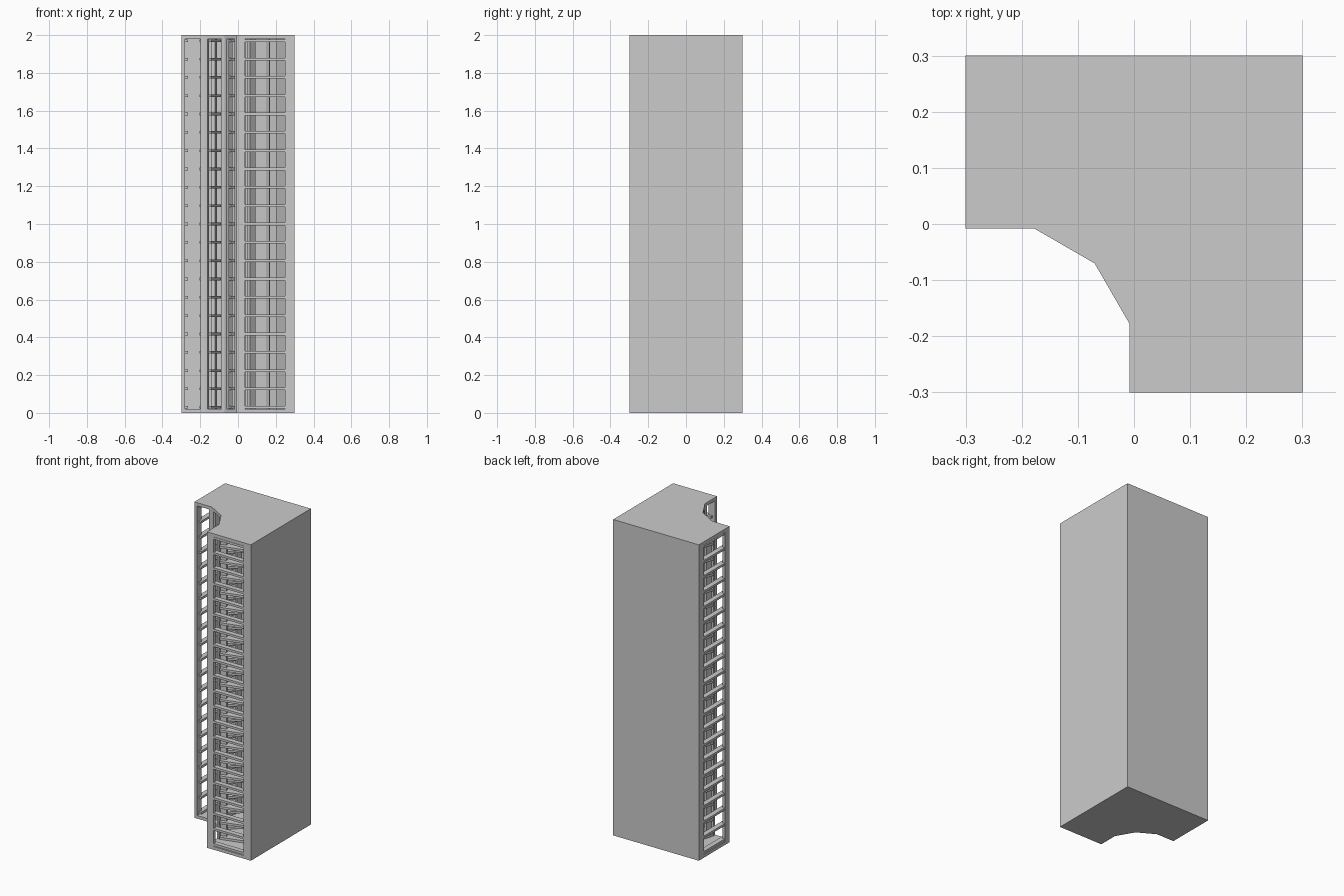
import bpy, math
from mathutils import Vector

if "Cube" in bpy.data.objects:
    bpy.data.objects.remove(bpy.data.objects["Cube"])

H, EDGE, T = 2.0, 0.30, 0.02        # height, half width, slab thickness
C = Vector((-0.24, -0.24))          # centre of the twelve-sided ring
A_IN, A_OUT = 0.232, 0.53           # inner and outer apothems
LEVELS = [0.03 + 0.097 * i for i in range(21)]


def polar(deg, r):
    a = math.radians(deg)
    return C + Vector((math.cos(a), math.sin(a))) * r


def prisms(name, items):
    """One object from several vertical prisms: (counter-clockwise outline, z0, z1)."""
    verts, faces = [], []
    for pts, z0, z1 in items:
        b, n = len(verts), len(pts)
        verts += [(p[0], p[1], z0) for p in pts] + [(p[0], p[1], z1) for p in pts]
        faces.append([b + i for i in reversed(range(n))])
        faces.append([b + n + i for i in range(n)])
        faces += [(b + i, b + (i + 1) % n, b + n + (i + 1) % n, b + n + i) for i in range(n)]
    me = bpy.data.meshes.new(name)
    me.from_pydata(verts, [], faces)
    ob = bpy.data.objects.new(name, me)
    bpy.context.collection.objects.link(ob)
    return ob


def strip(p, q, right, left):
    """Plan outline of a bar from p to q, with its reach to the right and left."""
    p, q = Vector(p), Vector(q)
    d = (q - p).normalized()
    n = Vector((-d.y, d.x))
    return [p - n * right, q - n * right, q + n * left, p + n * left]


def flip(pts):
    """Mirror an outline over the diagonal x = y."""
    return [(p[1], p[0]) for p in reversed(pts)]


IN_FACE, OUT_FACE = C.x + A_IN, C.x + A_OUT
inner = [polar(a, A_IN / math.cos(math.radians(15))) for a in (75, 45, 15)]
outer = [polar(a, A_OUT / math.cos(math.radians(15))) for a in (15, 45, 75)]

# Floor and top slabs
front = [(-EDGE, IN_FACE)] + inner + [(IN_FACE, -EDGE)]
plan = front + [(EDGE, -EDGE), (EDGE, EDGE), (-EDGE, EDGE)]
prisms("floor_slab", [(plan, 0, T)])
prisms("top_slab", [(plan, H - T, H)])

# Closed back and right walls with a faceted inner side
wall = [(EDGE, -EDGE), (EDGE, EDGE), (-EDGE, EDGE), (-EDGE, OUT_FACE)]
wall += outer[::-1] + [(OUT_FACE, -EDGE)]
prisms("outer_wall", [(wall, T, H - T)])

# Stiles framing the four concave front windows
stiles = []
for p, q in zip(front, front[1:]):
    p, q = Vector(p), Vector(q)
    d = (q - p).normalized() * 0.02
    stiles += [(strip(p, p + d, 0, 0.015), T, H - T), (strip(q - d, q, 0, 0.015), T, H - T)]
prisms("window_stiles", stiles)

# Stiles and rungs of the two end openings
end = []
for x0, x1 in ((IN_FACE, 0.037), (0.25, OUT_FACE)):
    s = strip((x0, -EDGE), (x1, -EDGE), 0, 0.02)
    end += [(s, T, H - T), (flip(s), T, H - T)]
prisms("end_stiles", end)
rungs = []
for z in LEVELS:
    s = strip((0.012, -EDGE), (0.27, -EDGE), -0.003, 0.035)
    rungs += [(s, z - 0.007, z + 0.007), (flip(s), z - 0.007, z + 0.007)]
prisms("end_rungs", rungs)

# Three radial ladders dividing the cells
for i, a in enumerate((75, 45, 15)):
    posts = [(strip(polar(a, r0), polar(a, r1), 0.009, 0.009), T, H - T)
             for r0, r1 in ((0.246, 0.29), (0.42, 0.46))]
    prisms(f"divider_posts_{i + 1}", posts)
    prisms(f"divider_rungs_{i + 1}",
           [(strip(polar(a, 0.255), polar(a, 0.46), 0.032, 0.032), z - 0.007, z + 0.007)
            for z in LEVELS])
